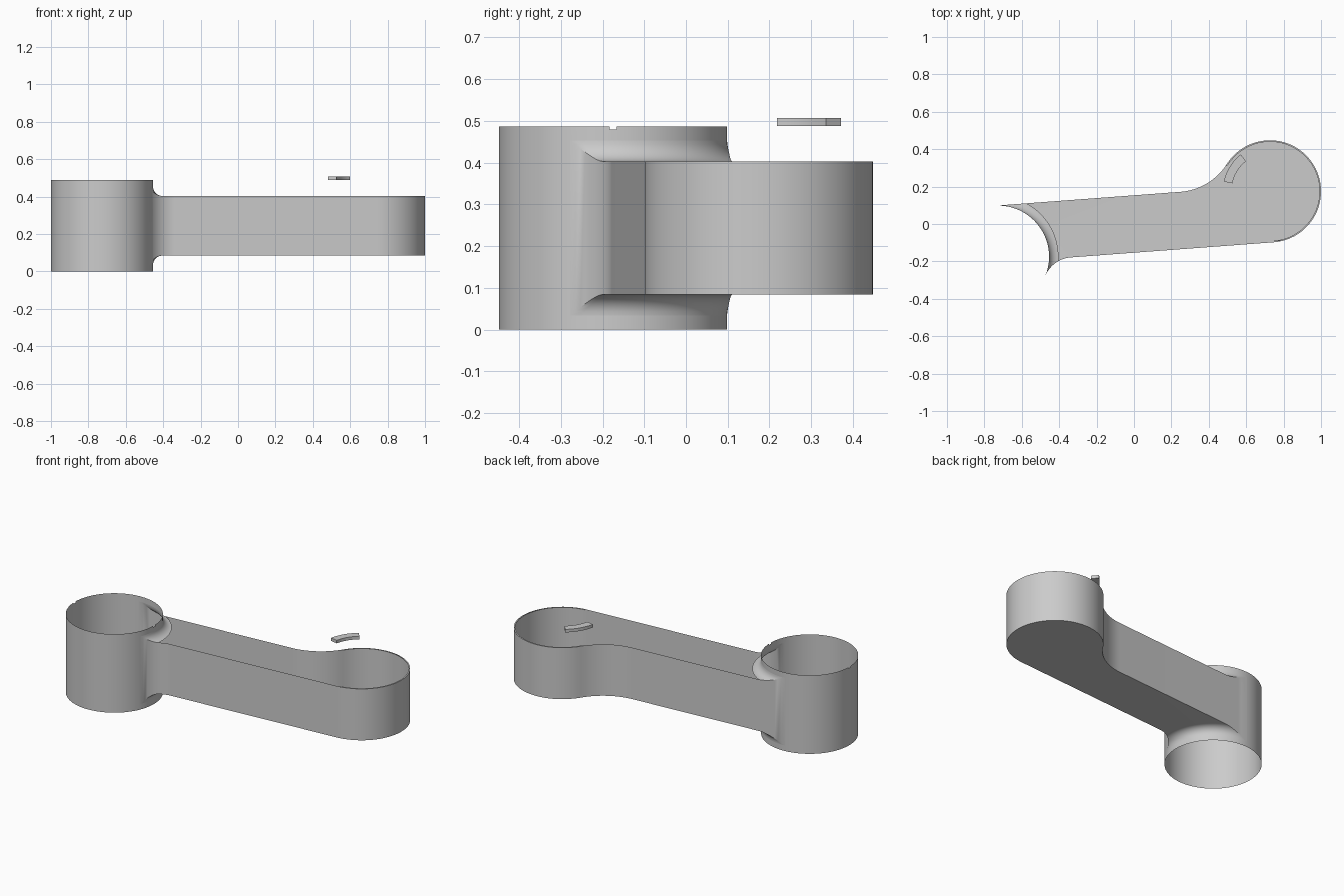
import bpy, bmesh
from math import sin, cos, acos, atan2, pi, radians, sqrt, hypot

if "Cube" in bpy.data.objects:
    bpy.data.objects.remove(bpy.data.objects["Cube"])

# Plan dimensions, in a frame turned so the arm runs along +u
TILT = 0.0745                 # arm angle
R, CU, CV = 0.273, 0.738, 0.12   # end radius, end centres at +-(CU, CV)
H = R - CV                    # arm half width
F = 0.16                      # side fillet at the sleeve
G = 0.322                     # side fillet at the round end
ZT, ZTOP = 0.403, 0.487       # arm top, sleeve top
ER = 0.05                     # fillet between arm top and sleeve
N, M = 8, 28

ALPHA = -atan2(H - CV + F, sqrt((R + F) ** 2 - (H - CV + F) ** 2))


def lo(d):                    # angle where side fillet meets radius d
    D = R + F
    c = (d * d + D * D - F * F) / (2 * d * D)
    return ALPHA + acos(min(1, c))


def hi(d):                    # angle where tangent back wall meets radius d
    return pi / 2 - acos(min(1, R / d))


def polar(d, a):
    return (-CU + d * cos(a), -CV + d * sin(a))


def arc(cu, cv, r, a, b, n):
    return [(cu + r * cos(a + (b - a) * i / n), cv + r * sin(a + (b - a) * i / n))
            for i in range(n + 1)]


def round_end(e):             # big round end plus its side fillet, inset by e
    du = sqrt((R + G) ** 2 - (H - CV + G) ** 2)
    g = atan2(H - CV + G, -du)
    return (arc(CU, CV, R - e, -pi / 2, g, 48)
            + arc(CU - du, H + G, G + e, g - pi, -pi / 2, 16))


def finish(name, bm):
    bmesh.ops.remove_doubles(bm, verts=bm.verts, dist=1e-4)
    bmesh.ops.recalc_face_normals(bm, faces=bm.faces)
    me = bpy.data.meshes.new(name)
    bm.to_mesh(me)
    bm.free()
    ob = bpy.data.objects.new(name, me)
    bpy.context.collection.objects.link(ob)
    ob.rotation_euler.z = TILT
    bpy.ops.object.select_all(action='DESELECT')
    ob.select_set(True)
    bpy.context.view_layer.objects.active = ob
    bpy.ops.object.shade_smooth_by_angle(angle=radians(30))
    return ob


def quad(bm, *pts):
    bm.faces.new([bm.verts.new(p) for p in pts])


def fill(bm, loops, z):
    edges = []
    for pts in loops:
        vs = [bm.verts.new((u, v, z)) for u, v in pts]
        edges += [bm.edges.new((vs[i - 1], vs[i])) for i in range(len(vs))]
    bmesh.ops.triangle_fill(bm, edges=edges, use_beauty=True, normal=(0, 0, 1))


# Arm: side wall, flat bottom, open top with thin rim, fillets to the sleeve
bm = bmesh.new()
prof = [(R + ER - ER * cos(k * pi / 2 / N), ZT + ER - ER * sin(k * pi / 2 / N))
        for k in range(N + 1)]
dmax = hypot((R + F) * cos(ALPHA), CV - H)
rest = [polar(d, lo(d)) for d in
        [R + ER + (dmax - R - ER) * i / 8 for i in range(1, 9)]]
path = ([(polar(d, lo(d)), z) for d, z in prof]
        + [(p, ZT) for p in rest + round_end(0)]
        + [(polar(d, hi(d)), z) for d, z in reversed(prof)])
for (p, z), (q, w) in zip(path, path[1:]):
    quad(bm, (*p, ZTOP - z), (*q, ZTOP - w), (*q, w), (*p, z))


def ring(d):
    return [polar(d, lo(d) + (hi(d) - lo(d)) * i / M) for i in range(M + 1)]


for (d0, z0), (d1, z1) in zip(prof, prof[1:]):
    r0, r1 = ring(d0), ring(d1)
    for i in range(M):
        for s in (False, True):
            a, b = (ZTOP - z0, ZTOP - z1) if s else (z0, z1)
            quad(bm, (*r0[i], a), (*r1[i], b), (*r1[i + 1], b), (*r0[i + 1], a))

outer = [p for p, z in path[N:len(path) - N]] + ring(R + ER)[-2:0:-1]
inset = 0.008
opening = arc(-0.26, 0, H - inset, pi / 2, 3 * pi / 2, 24) + round_end(inset)
fill(bm, [outer, opening], ZT)
fill(bm, [outer], ZTOP - ZT)
finish("arm_shell", bm)

# Sleeve: open tube, cut away where the arm enters, two tiny rim notches
bm = bmesh.new()
a0, a1, nw = lo(R), hi(R), 0.03
notches = (-TILT, pi - TILT)
angles = [a0 + (a1 - a0) * i / M for i in range(M + 1)]
angles += [a1 + (a0 + 2 * pi - a1) * i / 56 for i in range(1, 57)]
angles = sorted(angles + [c + s * nw for c in notches for s in (-1, 1)])
levels = [0, ZTOP - ZT - ER, ZT + ER, 0.479, ZTOP]
for a, b in zip(angles, angles[1:]):
    mid = (a + b) / 2
    for k in range(4):
        if k == 1 and mid < a1:
            continue
        if k == 3 and any(abs(mid - c) < nw for c in notches):
            continue
        p, q = polar(R, a), polar(R, b)
        quad(bm, (*p, levels[k]), (*q, levels[k]),
             (*q, levels[k + 1]), (*p, levels[k + 1]))
finish("sleeve", bm)

# Small curved tab floating over the round end
bm = bmesh.new()
t0, t1 = radians(128.5) - TILT, radians(168) - TILT
pts = arc(CU, CV, 0.252, t0, t1, 10) + arc(CU, CV, 0.206, t1, t0, 10)
for z in (0.488, 0.507):
    fill(bm, [pts], z)
for i in range(len(pts)):
    p, q = pts[i - 1], pts[i]
    quad(bm, (*p, 0.488), (*q, 0.488), (*q, 0.507), (*p, 0.507))
finish("curved_tab", bm)
